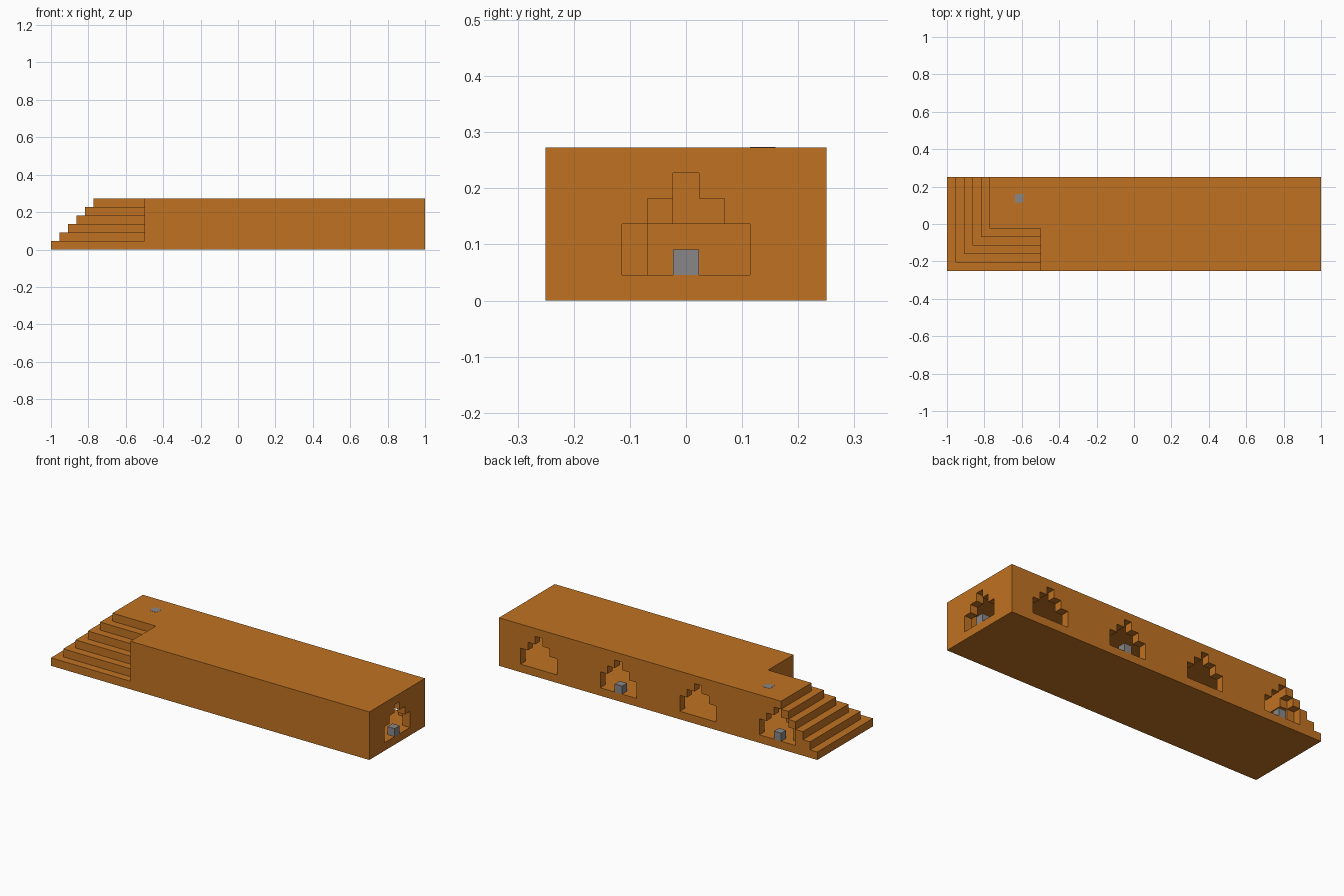
import bpy
import bmesh
from mathutils import Vector

cube = bpy.data.objects.get("Cube")
if cube:
    bpy.data.objects.remove(cube, do_unlink=True)

U = 1 / 22                      # edge of one building block
NX, NY, NZ = 44, 11, 6          # size of the hall in blocks
STAIR = 11                      # length of the stepped end in blocks


def material(name, color):
    mat = bpy.data.materials.new(name)
    mat.use_nodes = True
    mat.diffuse_color = color
    bsdf = next(n for n in mat.node_tree.nodes if n.type == "BSDF_PRINCIPLED")
    bsdf.inputs["Base Color"].default_value = color
    bsdf.inputs["Roughness"].default_value = 1
    return mat


def to_world(i, j, k):
    return Vector((i - NX / 2, j - NY / 2, k)) * U


def finish(name, bm, mat):
    mesh = bpy.data.meshes.new(name)
    bm.to_mesh(mesh)
    bm.free()
    mesh.materials.append(mat)
    obj = bpy.data.objects.new(name, mesh)
    bpy.context.collection.objects.link(obj)
    return obj


def block(name, cell, mat, height=1, lift=0):
    """One box standing on a cell of the block grid."""
    bm = bmesh.new()
    bmesh.ops.create_cube(bm, size=1)
    for v in bm.verts:
        x, y, z = v.co + Vector((0.5, 0.5, 0.5))
        v.co = to_world(cell[0] + x, cell[1] + y, cell[2] + lift + z * height)
    return finish(name, bm, mat)


orange = material("orange clay", (0.53, 0.17, 0.016, 1))
grey = material("grey stone", (0.25, 0.24, 0.24, 1))

# Doorways: centre cells along the back wall, and the middle of the right end
BACK_DOORS = [5, 16, 27, 38]
BACK_DOORS = [NX - 1 - a for a in BACK_DOORS]
END_DOOR = NY // 2


def in_arch(offset, k):
    """Stepped arch: two wide courses, then narrowing to one block."""
    half = {1: 2, 2: 2, 3: 1, 4: 0}.get(k, -1)
    return abs(offset) <= half


def in_outline(i, j, k):
    """Outer mass: a long block with stairs wrapped round one corner."""
    if not (0 <= i < NX and 0 <= j < NY and 0 <= k < NZ):
        return False
    return i >= STAIR or (i >= k and j >= k)


def in_room(i, j, k):
    """Hollow inside, stepping inward beneath the stairs."""
    if not (1 <= k < NZ - 1 and i < NX - 1 and j < NY - 1):
        return False
    if i > STAIR:
        return j >= 1
    inset = 4 if k < 3 else 5
    return i >= inset and j >= inset


def in_door(i, j, k):
    if i == NX - 1:
        return in_arch(j - END_DOOR, k)
    return j == NY - 1 and any(in_arch(i - c, k) for c in BACK_DOORS)


def is_solid(i, j, k):
    return in_outline(i, j, k) and not in_room(i, j, k) and not in_door(i, j, k)


# Hall shell: exposed block sides, merged into large flat faces
bm = bmesh.new()
for i in range(NX):
    for j in range(NY):
        for k in range(NZ):
            if not is_solid(i, j, k):
                continue
            for axis in range(3):
                for side in (0, 1):
                    near = [i, j, k]
                    near[axis] += 2 * side - 1
                    if is_solid(*near):
                        continue
                    corners = []
                    for a, b in ((0, 0), (1, 0), (1, 1), (0, 1)):
                        p = [i, j, k]
                        p[axis] += side
                        p[(axis + 1) % 3] += a
                        p[(axis + 2) % 3] += b
                        corners.append(bm.verts.new(to_world(*p)))
                    bm.faces.new(corners if side else corners[::-1])
bmesh.ops.remove_doubles(bm, verts=bm.verts, dist=U / 100)
bmesh.ops.dissolve_limit(bm, angle_limit=0.01, verts=bm.verts, edges=bm.edges)
finish("hall_shell", bm, orange)

# Stone blocks in every second doorway
for n, c in enumerate(BACK_DOORS[1::2], 1):
    block(f"back_door_stone_{n}", (c, NY - 1, 1), grey)
block("end_door_stone", (NX - 1, END_DOOR, 1), grey)

# Flat stone set in the roof
block("roof_stone", (8, 8, NZ), grey, height=0.04, lift=-0.02)
